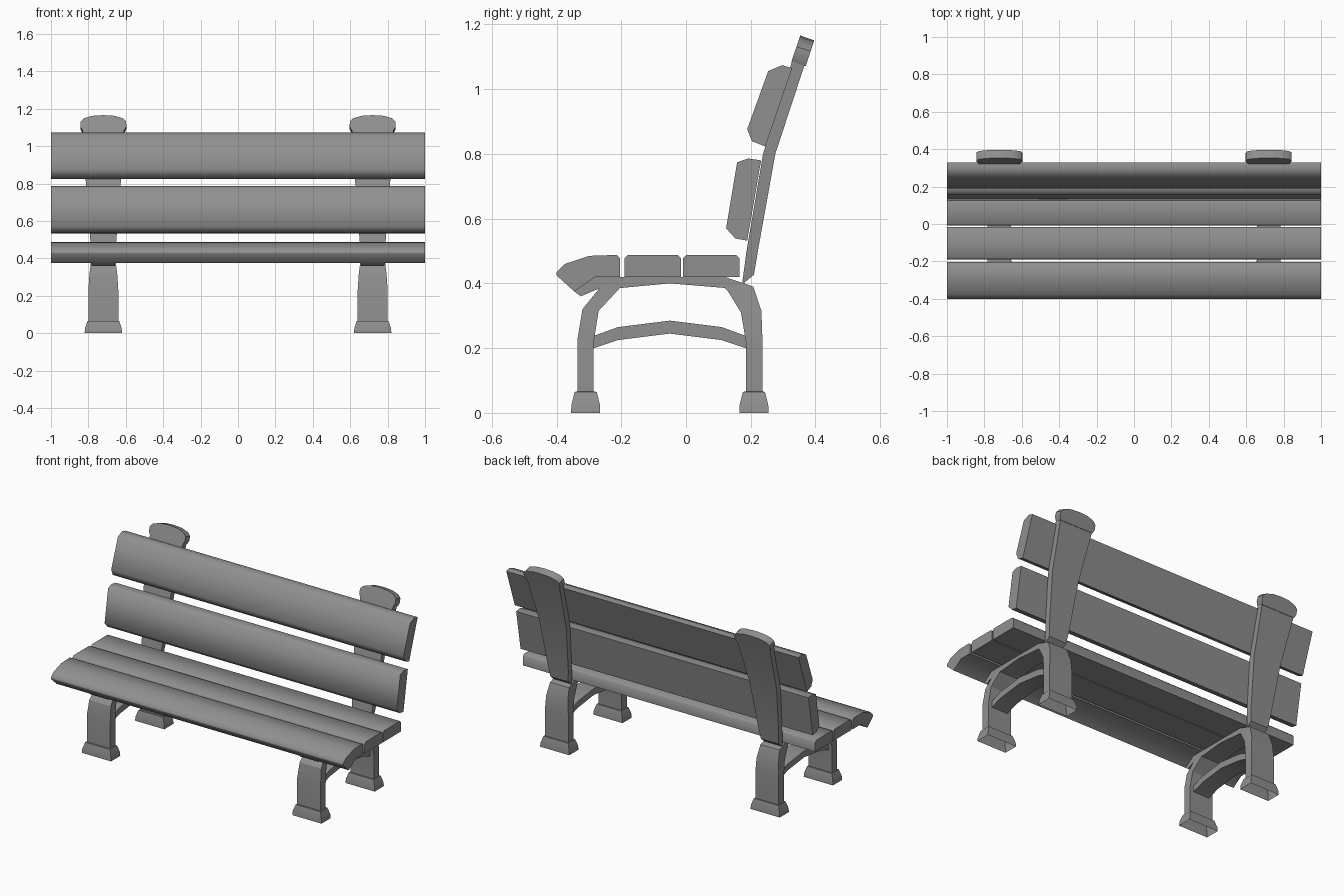
import bpy, bmesh, math
from mathutils import Vector

cube = bpy.data.objects.get("Cube")
if cube:
    bpy.data.objects.remove(cube, do_unlink=True)

grey = bpy.data.materials.new("plain grey")
grey.use_nodes = True
grey.diffuse_color = (0.28, 0.28, 0.28, 1)
grey.node_tree.nodes["Principled BSDF"].inputs["Base Color"].default_value = grey.diffuse_color

SIDE = 0.72  # sideways distance of each end frame


def finish(name, bm, angle):
    """Turn a bmesh into a shaded object, sharp above the given angle."""
    bmesh.ops.recalc_face_normals(bm, faces=bm.faces)
    for f in bm.faces:
        f.smooth = True
    for e in bm.edges:
        e.smooth = e.calc_face_angle(0) < math.radians(angle)
    mesh = bpy.data.meshes.new(name)
    bm.to_mesh(mesh)
    bm.free()
    mesh.materials.append(grey)
    obj = bpy.data.objects.new(name, mesh)
    bpy.context.collection.objects.link(obj)
    return obj


def loft(bm, rings, caps=True):
    """Bridge matching rings of points into a tube."""
    rows = [[bm.verts.new(p) for p in ring] for ring in rings]
    n = len(rows[0])
    for a, b in zip(rows, rows[1:]):
        for i in range(n):
            j = (i + 1) % n
            bm.faces.new((a[i], a[j], b[j], b[i]))
    if caps:
        bm.faces.new(rows[0])
        bm.faces.new(rows[-1])


def plank(name, profile):
    """Full-length board from a side profile."""
    bm = bmesh.new()
    loft(bm, [[(x, y, z) for y, z in profile] for x in (-1, 1)])
    finish(name, bm, 65)


def strap(name, x, sections, caps=True):
    """Bar with a rectangular section: outer y z, inner y z, half width."""
    bm = bmesh.new()
    loft(bm, [[(x - w, y1, z1), (x + w, y1, z1), (x + w, y2, z2), (x - w, y2, z2)]
              for y1, z1, y2, z2, w in sections], caps)
    finish(name, bm, 20)


# Seat boards
plank("front_seat_board", [(-.40, .425), (-.40, .435), (-.375, .46), (-.30, .485), (-.215, .488),
                           (-.204, .478), (-.204, .42), (-.28, .42), (-.345, .375)])
for name, y0, y1 in (("middle_seat_board", -.19, -.016), ("rear_seat_board", -.009, .165)):
    plank(name, [(y0, .42), (y0, .478), (y0 + .01, .488), (y1 - .01, .488), (y1, .478), (y1, .42)])

# Backrest boards
plank("lower_back_board", [(.158, .774), (.192, .786), (.232, .78), (.189, .532), (.152, .539), (.124, .57)])
plank("upper_back_board", [(.254, 1.056), (.297, 1.074), (.328, 1.065), (.245, .823), (.204, .839), (.189, .876)])

for side, x in (("left", SIDE), ("right", -SIDE)):
    # Legs and seat support in one arch
    strap(side + "_leg_arch", x, [
        (-.335, .06, -.285, .06, .08), (-.335, .23, -.285, .22, .08), (-.32, .32, -.27, .315, .074),
        (-.265, .388, -.205, .385, .065), (-.19, .42, -.19, .387, .063), (-.05, .42, -.05, .40, .063),
        (.12, .42, .12, .386, .063), (.208, .39, .13, .375, .065), (.233, .315, .17, .31, .074),
        (.236, .23, .185, .22, .08), (.236, .06, .185, .06, .08)])
    # Lip under the front board
    strap(side + "_seat_lip", x, [(-.345, .375, -.325, .36, .062), (-.28, .42, -.25, .392, .063),
                                  (-.18, .42, -.18, .388, .063)])
    # Arched brace between the legs
    strap(side + "_brace", x, [(-.29, .236, -.29, .198, .055), (-.21, .265, -.21, .225, .055),
                               (-.05, .285, -.05, .245, .055), (.11, .265, .11, .225, .055),
                               (.19, .236, .19, .198, .055)])
    # Feet, open underneath
    for place, y in (("front", -.31), ("rear", .21)):
        strap(f"{side}_{place}_foot", x, [(y - .045, 0, y + .045, 0, .1), (y - .044, .025, y + .044, .025, .098),
                                          (y - .034, .065, y + .034, .065, .085),
                                          (y - .024, .066, y + .024, .066, .08)], caps=False)
    # Widening back post
    strap(side + "_back_post", x, [(.21, .427, .173, .396, .06), (.222, .50, .187, .50, .07),
                                   (.276, .80, .238, .80, .093), (.367, 1.077, .328, 1.088, .112)])
    # Rounded cap on the post, leaning with it
    up, back = Vector((0, .318, .948)), Vector((0, .948, -.318))
    half = [(.113, 0), (.123, .02), (.122, .048), (.105, .066), (.06, .08)]
    outline = half + [(0, .084)] + [(-a, h) for a, h in reversed(half)]
    base = Vector((x, .326, 1.086))
    bm = bmesh.new()
    loft(bm, [[base + Vector((a, 0, 0)) + up * h + back * t for a, h in outline] for t in (0, .046)])
    finish(side + "_post_cap", bm, 40)
